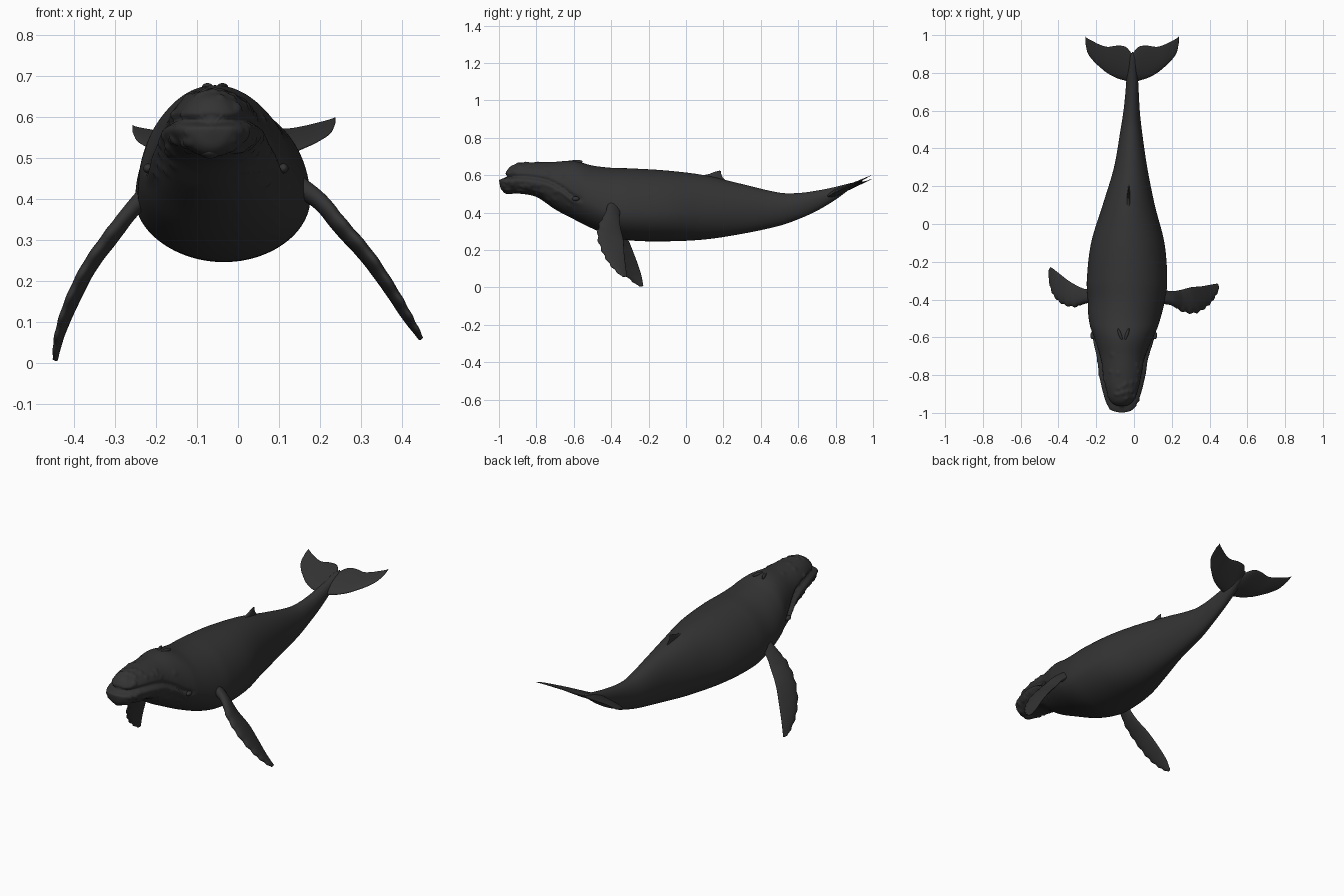
import bpy, bmesh, math, random
from mathutils import Vector

if "Cube" in bpy.data.objects:
    bpy.data.objects.remove(bpy.data.objects["Cube"])

random.seed(4)
skin = bpy.data.materials.new("dark grey skin")
skin.diffuse_color = (0.034, 0.034, 0.035, 1)
skin.use_nodes = True
skin.node_tree.nodes["Principled BSDF"].inputs["Base Color"].default_value = skin.diffuse_color


def sample(table, t):
    """Smooth interpolation of table rows, keyed by the first column."""
    n = len(table)
    i = 0
    while i < n - 2 and t > table[i + 1][0]:
        i += 1
    a, b = table[i], table[i + 1]
    p, q = table[max(i - 1, 0)], table[min(i + 2, n - 1)]
    h = b[0] - a[0]
    u = min(max((t - a[0]) / h, 0), 1)
    out = []
    for k in range(1, len(a)):
        m0 = (b[k] - p[k]) / (b[0] - p[0]) * h
        m1 = (q[k] - a[k]) / (q[0] - a[0]) * h
        out.append((2*u**3 - 3*u*u + 1) * a[k] + (u**3 - 2*u*u + u) * m0
                   + (3*u*u - 2*u**3) * b[k] + (u**3 - u*u) * m1)
    return out


def loft(name, rings):
    """Skin a list of closed rings and cap both ends."""
    bm = bmesh.new()
    rows = [[bm.verts.new(p) for p in r] for r in rings]
    n = len(rows[0])
    for a, b in zip(rows, rows[1:]):
        for j in range(n):
            bm.faces.new((a[j], a[(j + 1) % n], b[(j + 1) % n], b[j]))
    bm.faces.new(rows[0])
    bm.faces.new(rows[-1])
    bmesh.ops.remove_doubles(bm, verts=bm.verts, dist=1e-5)
    bmesh.ops.recalc_face_normals(bm, faces=bm.faces)
    for f in bm.faces:
        f.smooth = True
    me = bpy.data.meshes.new(name)
    bm.to_mesh(me)
    bm.free()
    me.materials.append(skin)
    ob = bpy.data.objects.new(name, me)
    bpy.context.collection.objects.link(ob)
    return ob


def blade(name, rows, knobs=0.0, steps=60, m=28):
    """Thin fin from rows of (leading point, trailing point, half thickness)."""
    table = [(i,) + tuple(L) + tuple(T) + (h,) for i, (L, T, h) in enumerate(rows)]
    end = len(rows) - 1
    vals = [sample(table, end * k / steps) for k in range(steps + 1)]
    mids = [(Vector(v[:3]) + Vector(v[3:6])) / 2 for v in vals]
    rings = []
    for k, v in enumerate(vals):
        L, T, h = Vector(v[:3]), Vector(v[3:6]), v[6]
        span = mids[min(k + 1, steps)] - mids[max(k - 1, 0)]
        nrm = span.cross(T - L).normalized()
        s = k / steps
        if s > 0.25:
            L = L + (L - T).normalized() * knobs * math.sin(s * 62)
        ring = []
        for j in range(m):
            a = 2 * math.pi * j / m
            c = (1 - math.cos(a)) / 2
            ring.append(L.lerp(T, c) + nrm * h * math.sin(a) * (1.15 - 0.6 * c))
        rings.append(ring)
    c = sum(rings[-1], Vector()) / m
    rings.append([c.lerp(p, 0.4) + span * 0.3 for p in rings[-1]])
    return loft(name, rings)


# Body: y, centre x, half width, top z, bottom z, height of widest point
sections = [
    (-1.0, -.065, .002, .577, .573, .575), (-.99, -.065, .045, .618, .528, .575),
    (-.96, -.065, .072, .648, .506, .575), (-.9, -.063, .094, .664, .503, .57),
    (-.8, -.062, .117, .67, .484, .555), (-.7, -.06, .131, .672, .418, .53),
    (-.6, -.055, .163, .677, .365, .50), (-.5, -.05, .19, .652, .315, .45),
    (-.4, -.04, .205, .64, .275, .41), (-.3, -.037, .213, .637, .252, .40),
    (-.1, -.033, .194, .625, .247, .40), (.1, -.028, .138, .60, .257, .41),
    (.3, -.018, .088, .553, .287, .42), (.5, -.015, .056, .507, .33, .42),
    (.6, -.0125, .043, .505, .365, .44), (.7, -.01, .035, .518, .41, .47),
    (.8, -.009, .028, .538, .47, .505), (.88, -.008, .016, .558, .53, .545),
    (.91, -.008, .002, .56, .556, .558)]
# Mouth line: y, z
mouth = [(-1, .59), (-.85, .592), (-.74, .572), (-.66, .53), (-.6, .485), (-.5, .46)]
N, M = 170, 96
rings, axes = [], []
for k in range(N + 1):
    y = -1 + 1.91 * (k / N) ** 1.4
    cx, w, top, bot, zc = sample(sections, y)
    zm = sample(mouth, y)[0]
    fade = min(max((-.55 - y) / .06, 0), 1)
    front = min(max((-.85 - y) / .13, 0), 1)
    ring = []
    for j in range(M):
        t = 2 * math.pi * j / M
        x, s = w * math.cos(t), math.sin(t)
        z = zc + (top - zc if s > 0 else zc - bot) * s
        g = math.exp(-((z - zm) / .009) ** 2)
        lip = math.exp(-((z - zm + .025) / .014) ** 2)
        up = min(max((z - zm) / .012, 0), 1)
        x *= 1 + fade * (-.16 * g + .05 * lip - .05 * up)
        ring.append(Vector((cx + x, y + front * (.028 * up + .04 * g), z)))
    rings.append(ring)
    axes.append(Vector((cx, y, zc)))

# Small knobs over the snout and jaw
head = [k for k in range(N) if -.985 < axes[k].y < -.62]
knobs = []
for i in range(80):
    k = random.choice(head)
    t = random.choice([random.uniform(5, 175), random.uniform(185, 240),
                       random.uniform(-60, -5)])
    knobs.append(rings[k][int(t / 360 * M) % M].copy())
for k in head:
    for p in rings[k]:
        b = sum(math.exp(-(p - q).length_squared / .0001) for q in knobs
                if abs(p.y - q.y) < .03)
        if b > .01:
            d = p - axes[k]
            d.y = 0
            p += d.normalized() * .005 * min(b, 1.2)
loft("body", rings)


# Ellipsoid details
def ball(name, loc, size, rot_z=0):
    bpy.ops.mesh.primitive_uv_sphere_add(segments=20, ring_count=12, radius=1,
                                         location=loc, rotation=(0, 0, rot_z))
    ob = bpy.context.object
    ob.name = name
    ob.scale = size
    ob.data.materials.append(skin)
    bpy.ops.object.shade_smooth()


ball("chin_knob", (-.068, -.945, .517), (.026, .035, .018))
for s, side in ((1, "right"), (-1, "left")):
    ball("blowhole_ridge_" + side, (-.056 + s * .018, -.585, .673), (.008, .035, .01), -s * .35)
    ball("eye_" + side, (-.054 + s * .165, -.59, .475), (.012, .02, .012))

# Dorsal fin
blade("dorsal_fin", [((-.03, -.02, .59), (-.026, .23, .555), .012),
                     ((-.03, .105, .603), (-.028, .197, .588), .009),
                     ((-.03, .15, .617), (-.03, .188, .61), .005),
                     ((-.03, .178, .625), (-.03, .188, .622), .002)], steps=24)

# Flippers
blade("flipper_right", [((.13, -.42, .45), (.13, -.345, .43), .03),
                        ((.20, -.43, .405), (.195, -.355, .38), .022),
                        ((.257, -.463, .34), (.243, -.35, .32), .02),
                        ((.322, -.472, .265), (.302, -.335, .255), .018),
                        ((.38, -.442, .18), (.357, -.33, .18), .015),
                        ((.42, -.40, .115), (.402, -.322, .11), .011),
                        ((.45, -.345, .06), (.441, -.315, .06), .006)], .004)
blade("flipper_left", [((-.19, -.41, .45), (-.19, -.335, .43), .03),
                       ((-.256, -.42, .385), (-.25, -.345, .37), .022),
                       ((-.315, -.438, .315), (-.295, -.33, .305), .02),
                       ((-.375, -.425, .23), (-.347, -.30, .235), .018),
                       ((-.42, -.385, .14), (-.392, -.265, .145), .015),
                       ((-.443, -.325, .065), (-.424, -.24, .07), .011),
                       ((-.45, -.255, .008), (-.441, -.228, .008), .006)], .004)

# Tail flukes: distance from the middle, leading y, trailing y, half thickness
fluke = [(0, .74, .90, .022), (.035, .758, .938, .018), (.08, .772, .944, .014),
         (.13, .798, .938, .011), (.17, .83, .949, .009), (.205, .863, .966, .006),
         (.235, .905, .982, .004), (.247, .955, .993, .002)]
for s, side in ((1, "right"), (-1, "left")):
    def point(d, y):
        return (-.01 + s * d, y, .488 + (y - .76) * .45 + (.03 if s > 0 else -.05) * d)
    blade("fluke_" + side, [(point(d, a), point(d, b), h) for d, a, b, h in fluke])
